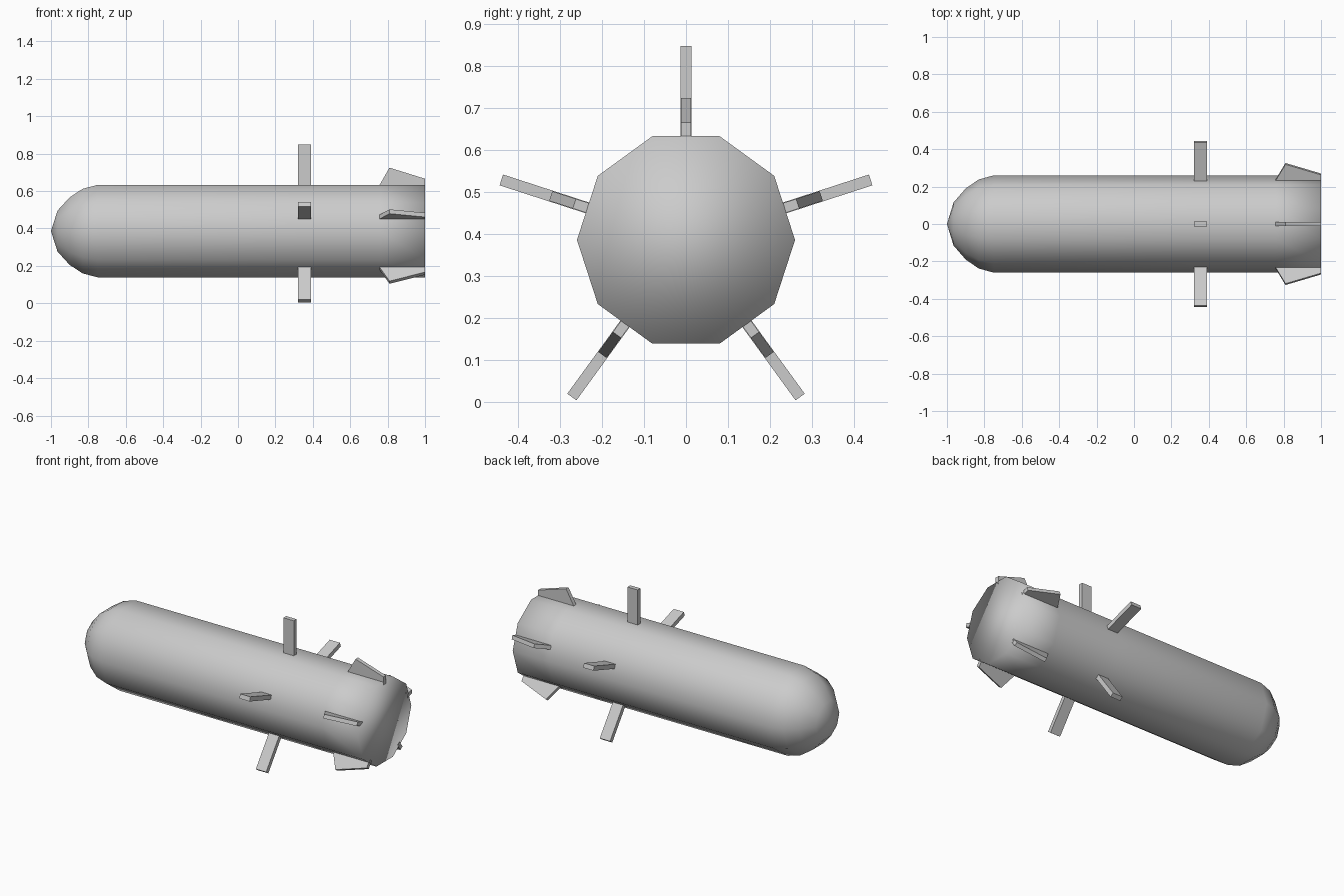
import bpy, math
from mathutils import Matrix, Vector

if "Cube" in bpy.data.objects:
    bpy.data.objects.remove(bpy.data.objects["Cube"])

CZ, R, SIDES = 0.386, 0.26, 10


def add_mesh(name, verts, faces, smooth):
    me = bpy.data.meshes.new(name)
    me.from_pydata(verts, [], faces)
    for p in me.polygons:
        p.use_smooth = smooth
    ob = bpy.data.objects.new(name, me)
    bpy.context.collection.objects.link(ob)
    return ob


# Ten-sided body lathed along x: rounded nose, straight tube, flat tail
profile = [(-0.965, 0.115), (-0.90, 0.19), (-0.83, 0.238), (-0.75, R),
           (0.32, R), (0.39, R), (0.76, R), (1.0, R)]
verts = [(-1.0, 0.0, CZ)]
for x, r in profile:
    for i in range(SIDES):
        a = math.tau * i / SIDES
        verts.append((x, r * math.cos(a), CZ + r * math.sin(a)))
faces = [(0, 1 + (i + 1) % SIDES, 1 + i) for i in range(SIDES)]
for k in range(len(profile) - 1):
    a, b = 1 + k * SIDES, 1 + (k + 1) * SIDES
    for i in range(SIDES):
        j = (i + 1) % SIDES
        faces.append((a + i, a + j, b + j, b + i))
last = 1 + (len(profile) - 1) * SIDES
faces.append(tuple(last + i for i in range(SIDES)))
add_mesh("body", verts, faces, True)


# Fins: an (x, radius) outline with thickness, turned about the body axis
def fin(name, outline, half, angle):
    n = len(outline)
    rot = Matrix.Rotation(angle, 3, 'X')
    pts = [rot @ Vector((x, s * half, r)) + Vector((0, 0, CZ))
           for s in (-1, 1) for x, r in outline]
    f = [tuple(range(n)), tuple(reversed(range(n, 2 * n)))]
    f += [((i + 1) % n, i, n + i, n + (i + 1) % n) for i in range(n)]
    add_mesh(name, pts, f, False)


wing = [(0.32, 0.23), (0.39, 0.23), (0.39, 0.463), (0.32, 0.463)]
tail = [(0.755, 0.23), (1.0, 0.23), (1.0, 0.28), (0.81, 0.339), (0.757, 0.247)]
for i in range(5):
    ang = math.tau * i / 5
    fin(f"wing_{i + 1}", wing, 0.0135, ang)
    fin(f"tail_fin_{i + 1}", tail, 0.012, ang)
